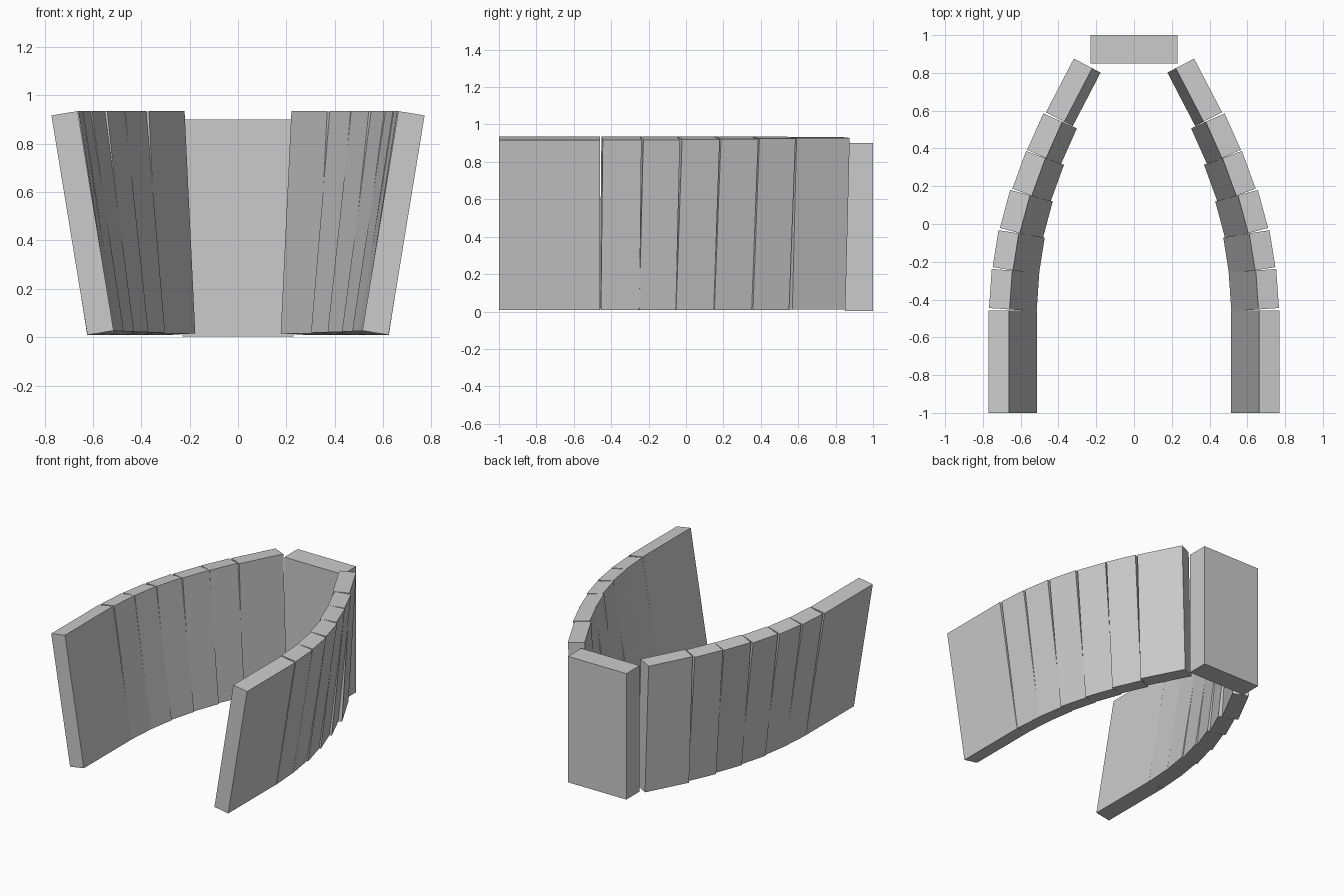
import bpy
from math import radians, sin, cos
from mathutils import Matrix, Vector

if "Cube" in bpy.data.objects:
    bpy.data.objects.remove(bpy.data.objects["Cube"])


def box(name, size, matrix):
    bpy.ops.mesh.primitive_cube_add(size=1)
    ob = bpy.context.object
    ob.name = name
    ob.data.transform(Matrix.Diagonal((*size, 1)))
    ob.matrix_world = matrix
    return ob


# Back wall
box("back_wall", (0.46, 0.15, 0.897), Matrix.Translation((0, 0.925, 0.4515)))

# Side panels: rear end centre (x, y), length, yaw toward the centre, outward tilt
panels = [
    (0.643, -0.459, 0.541, 0.0, 9.3),
    (0.627, -0.247, 0.207, 4.0, 9.0),
    (0.595, -0.052, 0.198, 9.0, 8.7),
    (0.543, 0.150, 0.208, 15.0, 7.8),
    (0.471, 0.350, 0.212, 20.0, 6.5),
    (0.391, 0.546, 0.211, 24.0, 5.3),
    (0.2475, 0.8385, 0.320, 27.5, 3.1),
]
for side, label in ((1, "right"), (-1, "left")):
    for i, (x, y, length, yaw, tilt) in enumerate(panels, 1):
        a, t = radians(yaw), radians(tilt)
        cx = x + sin(a) * length / 2
        cy = y - cos(a) * length / 2
        m = (Matrix.Translation(Vector((side * cx, cy, 0.472)))
             @ Matrix.Rotation(side * a, 4, 'Z')
             @ Matrix.Rotation(side * t, 4, 'Y'))
        box(f"{label}_panel_{i}", (0.11, length, 0.92), m)
